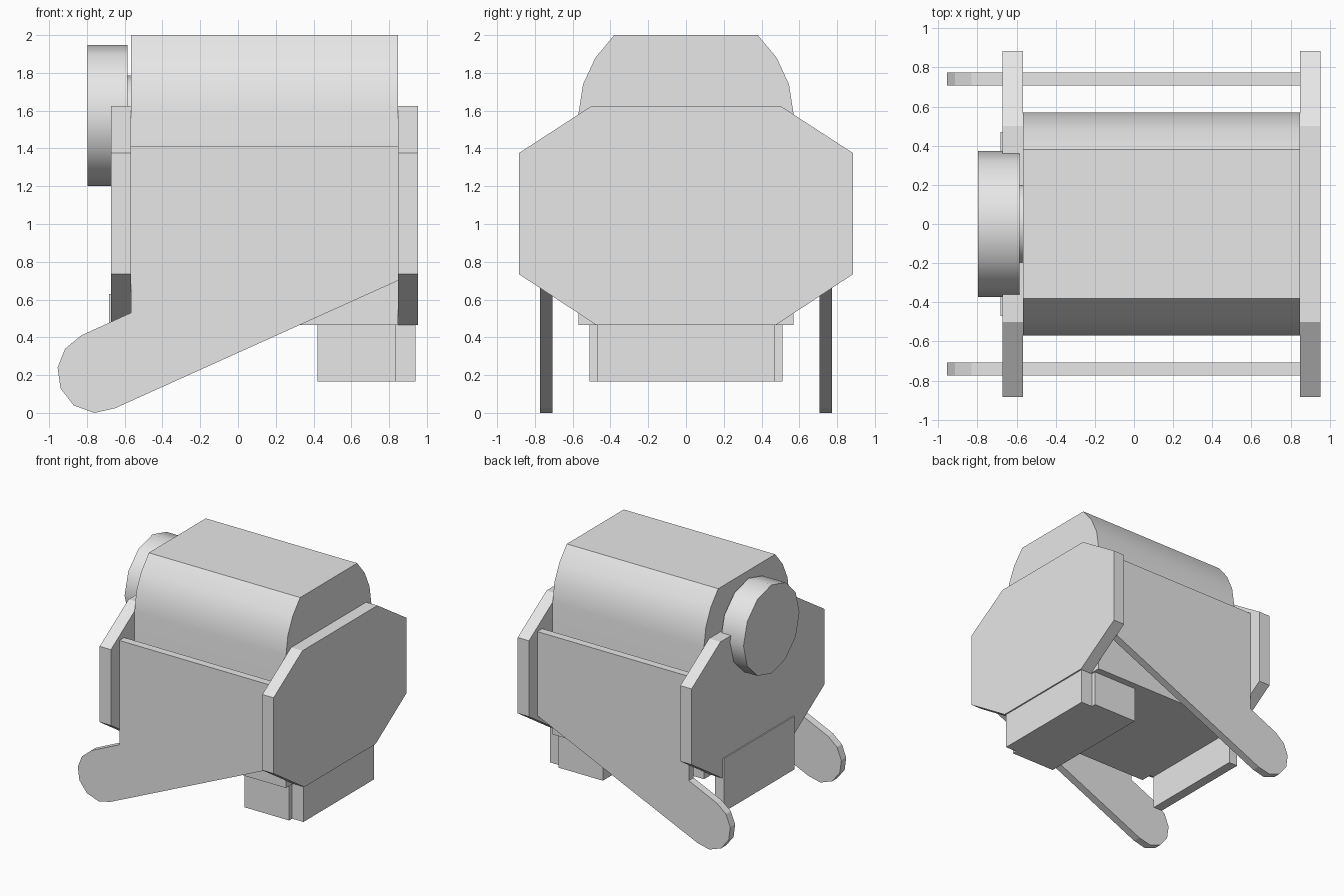
import bpy
import bmesh
import math
from mathutils import Vector

old = bpy.data.objects.get("Cube")
if old:
    bpy.data.objects.remove(old, do_unlink=True)

grey = bpy.data.materials.new("plain_grey")
grey.use_nodes = True
colour = (0.8, 0.8, 0.8, 1)
grey.diffuse_color = colour
grey.node_tree.nodes["Principled BSDF"].inputs["Base Color"].default_value = colour


def prism(name, outline, axis, start, end, smooth=False):
    """Extrude an outline along x (outline is y, z) or along y (outline is x, z)."""
    def place(p, d):
        return (d, p[0], p[1]) if axis == "x" else (p[0], d, p[1])

    bm = bmesh.new()
    face = bm.faces.new([bm.verts.new(place(p, start)) for p in outline])
    top = bmesh.ops.extrude_face_region(bm, geom=[face])["geom"]
    verts = [v for v in top if isinstance(v, bmesh.types.BMVert)]
    bmesh.ops.translate(bm, verts=verts, vec=Vector(place((0, 0), end - start)))
    bmesh.ops.recalc_face_normals(bm, faces=bm.faces)
    mesh = bpy.data.meshes.new(name)
    bm.to_mesh(mesh)
    bm.free()
    mesh.materials.append(grey)
    obj = bpy.data.objects.new(name, mesh)
    bpy.context.collection.objects.link(obj)
    if smooth:
        bpy.ops.object.select_all(action="DESELECT")
        obj.select_set(True)
        bpy.context.view_layer.objects.active = obj
        bpy.ops.object.shade_smooth_by_angle(angle=math.radians(35))
    return obj


def mirrored(half):
    """Complete a right-hand outline, listed top to bottom, with its mirror."""
    return half + [(-y, z) for y, z in reversed(half)]


def circle(radius, height, sides=12):
    steps = [math.tau * i / sides for i in range(sides)]
    return [(radius * math.sin(a), height + radius * math.cos(a)) for a in steps]


# Central housing with rounded shoulders
body = [(0.38, 2.0), (0.48, 1.88), (0.545, 1.74), (0.57, 1.58), (0.57, 0.465)]
prism("housing", mirrored(body), "x", -0.567, 0.847, smooth=True)

# Eight-sided end plates
end_plate = mirrored([(0.5, 1.625), (0.885, 1.375), (0.885, 0.735), (0.475, 0.465)])
prism("right_end_plate", end_plate, "x", -0.672, -0.567)
prism("left_end_plate", end_plate, "x", 0.847, 0.952)

# Side panels, each with a rounded foot
panel = [(-0.567, 1.41), (0.847, 1.41), (0.847, 0.7), (-0.65, 0.025),
         (-0.76, 0.0), (-0.87, 0.04), (-0.94, 0.13), (-0.955, 0.24),
         (-0.915, 0.34), (-0.83, 0.41), (-0.567, 0.53)]
for name, side in (("front", -1), ("back", 1)):
    prism(name + "_side_panel", panel, "y", side * 0.708, side * 0.773)

# Round cap on a short spindle
prism("spindle", circle(0.21, 1.575), "x", -0.6, -0.56, smooth=True)
prism("round_cap", circle(0.373, 1.575), "x", -0.798, -0.585, smooth=True)

# Lower blocks
prism("lower_block", mirrored([(0.51, 0.47), (0.51, 0.165)]), "x", 0.42, 0.835)
prism("lower_block_face", mirrored([(0.47, 0.47), (0.47, 0.165)]), "x", 0.835, 0.94)
prism("lower_flap", mirrored([(0.47, 0.63), (0.47, 0.18)]), "x", -0.682, -0.6)
